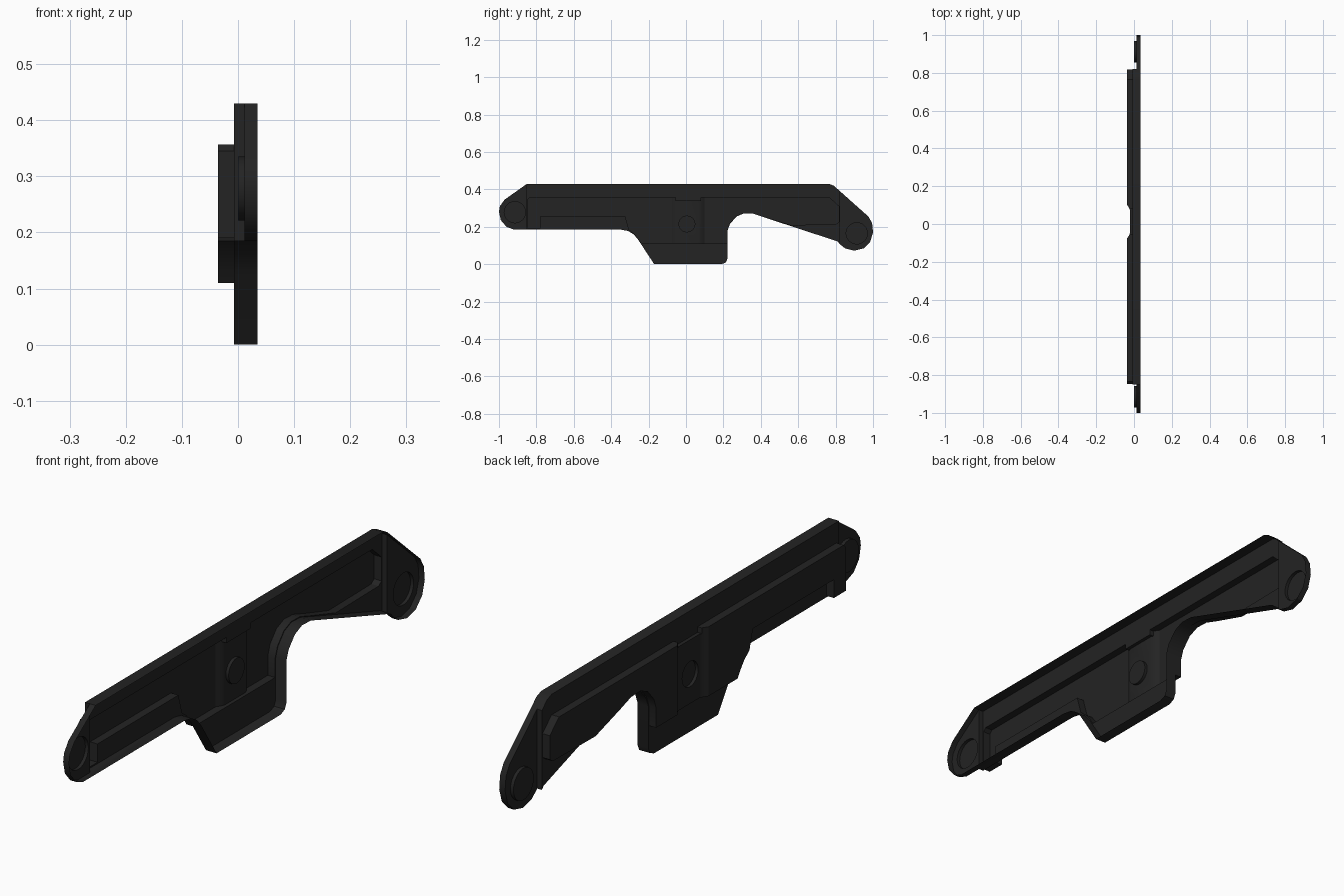
import bpy, bmesh, math
from mathutils import Vector

if "Cube" in bpy.data.objects:
    bpy.data.objects.remove(bpy.data.objects["Cube"])

black = bpy.data.materials.new("matte_black")
black.diffuse_color = (0.017, 0.017, 0.017, 1)
black.use_nodes = True
black.node_tree.nodes["Principled BSDF"].inputs["Base Color"].default_value = black.diffuse_color


def prism(name, pts, axis, lo, hi):
    """Closed extrusion: 'x' takes (y, z) points, 'z' takes (x, y) points."""
    bm = bmesh.new()
    place = (lambda p, d: (d, p[0], p[1])) if axis == 'x' else (lambda p, d: (p[0], p[1], d))
    a = [bm.verts.new(place(p, lo)) for p in pts]
    b = [bm.verts.new(place(p, hi)) for p in pts]
    bm.faces.new(a)
    bm.faces.new(b[::-1])
    for i in range(len(pts)):
        j = (i + 1) % len(pts)
        bm.faces.new((a[i], b[i], b[j], a[j]))
    bmesh.ops.recalc_face_normals(bm, faces=bm.faces[:])
    me = bpy.data.meshes.new(name)
    bm.to_mesh(me)
    bm.free()
    me.materials.append(black)
    ob = bpy.data.objects.new(name, me)
    bpy.context.collection.objects.link(ob)
    return ob


def rect(y0, y1, z0, z1):
    return [(y0, z0), (y1, z0), (y1, z1), (y0, z1)]


def circle(y, z, r, n=24):
    return [(y + r * math.cos(2 * math.pi * i / n), z + r * math.sin(2 * math.pi * i / n))
            for i in range(n)]


def combine(target, tool, op):
    mod = target.modifiers.new("combine", 'BOOLEAN')
    mod.operation, mod.solver, mod.object = op, 'EXACT', tool
    bpy.context.view_layer.objects.active = target
    bpy.ops.object.modifier_apply(modifier=mod.name)
    bpy.data.objects.remove(tool)


# Main cover outline, seen from the side (y, z)
outline = [(-0.85, 0.43), (0.765, 0.43), (0.79, 0.42), (0.975, 0.255), (0.995, 0.22),
           (1.0, 0.17), (0.985, 0.12), (0.95, 0.085), (0.9, 0.072), (0.85, 0.085),
           (0.825, 0.105), (0.81, 0.122), (0.42, 0.25), (0.36, 0.27), (0.31, 0.272),
           (0.27, 0.255), (0.235, 0.215), (0.222, 0.18), (0.222, 0.03), (0.213, 0.01),
           (0.19, 0.0), (-0.17, 0.0), (-0.255, 0.13), (-0.28, 0.16), (-0.31, 0.178),
           (-0.35, 0.185), (-0.92, 0.185), (-0.96, 0.2), (-0.99, 0.235), (-1.0, 0.28),
           (-0.995, 0.31), (-0.97, 0.345)]
cover = prism("cover_shell", outline, 'x', -0.007, 0.035)

# Thin tabs at both ends
for y0, y1 in ((-1.1, -0.85), (0.82, 1.1)):
    combine(cover, prism("tab_cut", rect(y0, y1, -0.1, 0.6), 'x', -0.1, 0.012), 'DIFFERENCE')

# Raised panel on the rear face
panel_pts = [(-0.847, 0.345), (-0.835, 0.357), (0.765, 0.357), (0.817, 0.31), (0.817, 0.225),
             (0.80, 0.213), (0.56, 0.21), (0.42, 0.253), (0.36, 0.273), (0.31, 0.275),
             (0.268, 0.258), (0.232, 0.217), (0.219, 0.18), (0.219, 0.11), (-0.238, 0.11),
             (-0.253, 0.133), (-0.278, 0.164), (-0.305, 0.185), (-0.325, 0.255),
             (-0.78, 0.255), (-0.78, 0.19), (-0.847, 0.19)]
panel = prism("panel", panel_pts, 'x', -0.036, 0.02)

# Shallow saddle across the middle of the panel, with a round dimple
saddle = [(-0.05, 0.105), (-0.036, 0.1), (-0.026, 0.085), (-0.02, 0.07),
          (-0.02, -0.045), (-0.026, -0.06), (-0.036, -0.075), (-0.05, -0.08)]
combine(panel, prism("saddle_cut", saddle, 'z', -0.1, 0.6), 'DIFFERENCE')
combine(panel, prism("saddle_top_cut", rect(-0.055, 0.08, 0.337, 0.5), 'x', -0.1, 0.03),
        'DIFFERENCE')
combine(cover, panel, 'UNION')
combine(cover, prism("dimple_cut", circle(0.005, 0.215, 0.045), 'x', -0.1, -0.009), 'DIFFERENCE')

# Round bosses on the end tabs
for y, z in ((-0.915, 0.278), (0.913, 0.165)):
    combine(cover, prism("boss", circle(y, z, 0.057), 'x', 0.0, 0.025), 'UNION')

# Open the shell on its inner side
bm = bmesh.new()
bm.from_mesh(cover.data)
inner = [f for f in bm.faces if all(v.co.x > 0.0345 for v in f.verts)]
bmesh.ops.delete(bm, geom=inner, context='FACES')
bm.to_mesh(cover.data)
bm.free()

# Smooth the rounded corners, keep hard edges
for ob in bpy.context.selected_objects:
    ob.select_set(False)
cover.select_set(True)
bpy.context.view_layer.objects.active = cover
bpy.ops.object.shade_smooth_by_angle(angle=math.radians(30))
